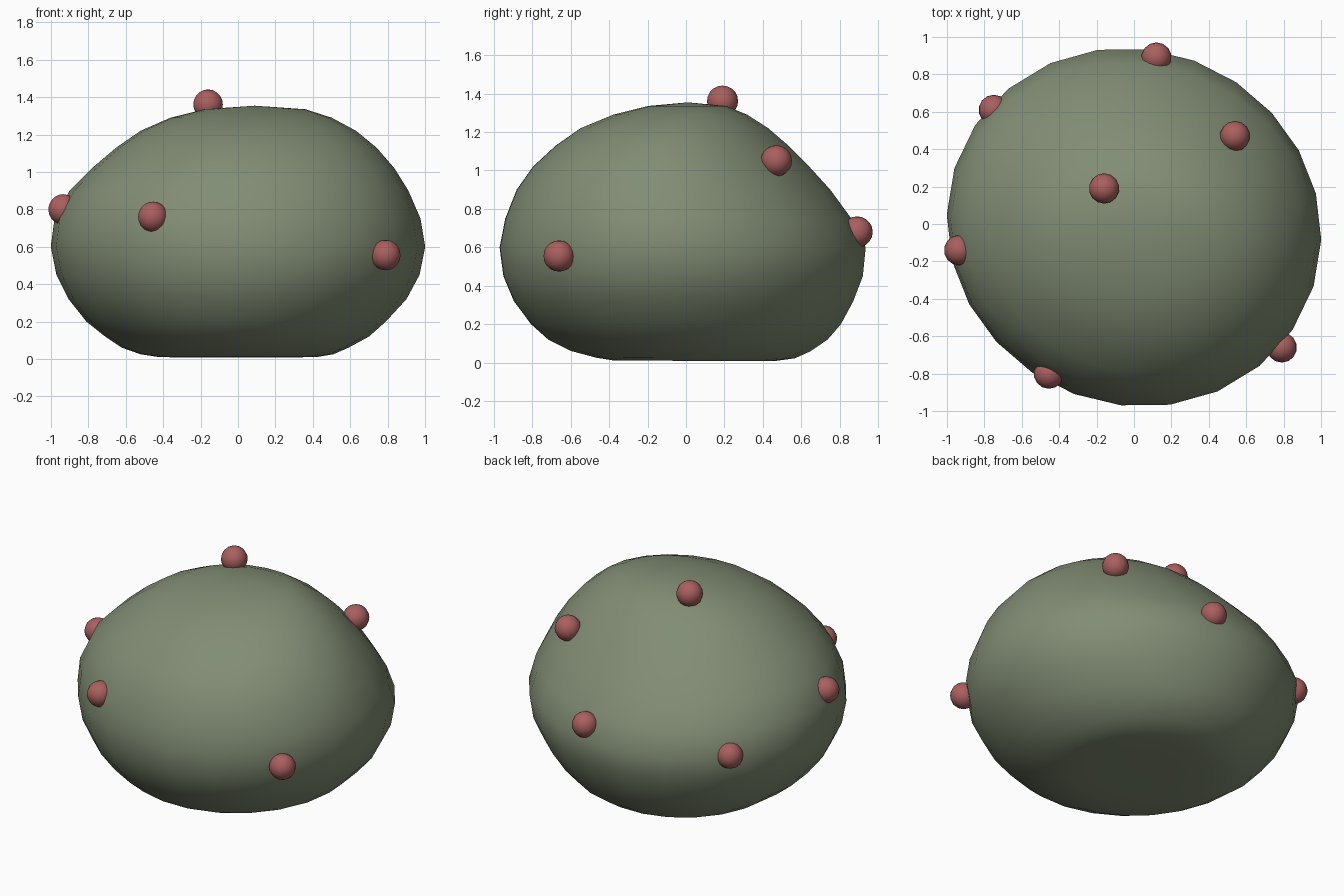
import bpy, bmesh
from math import sin, cos, radians, tau

if "Cube" in bpy.data.objects:
    bpy.data.objects.remove(bpy.data.objects["Cube"])

def material(name, rgb):
    m = bpy.data.materials.new(name)
    m.diffuse_color = (*rgb, 1)
    m.use_nodes = True
    m.node_tree.nodes["Principled BSDF"].inputs["Base Color"].default_value = m.diffuse_color
    return m

def finish(bm, name, mat):
    bmesh.ops.recalc_face_normals(bm, faces=bm.faces)
    for f in bm.faces:
        f.smooth = True
    me = bpy.data.meshes.new(name)
    bm.to_mesh(me)
    bm.free()
    me.materials.append(mat)
    ob = bpy.data.objects.new(name, me)
    bpy.context.collection.objects.link(ob)
    return ob

moss = material("moss_green", (0.22, 0.265, 0.175))
red = material("dull_red", (0.40, 0.115, 0.115))

# Body: lopsided lofted rings (z, left, right, front, back)
LEVELS = [
    (0.012, -.22, .22, -.20, .28),
    (0.01, -.42, .42, -.38, .46),
    (0.025, -.52, .51, -.47, .57),
    (0.06, -.62, .59, -.60, .65),
    (0.12, -.71, .70, -.72, .74),
    (0.20, -.81, .79, -.81, .81),
    (0.32, -.905, .90, -.90, .875),
    (0.45, -.97, .97, -.955, .925),
    (0.60, -1.0, 1.0, -.975, .94),
    (0.75, -.98, .975, -.945, .865),
    (0.90, -.90, .91, -.885, .755),
    (1.02, -.78, .835, -.80, .645),
    (1.13, -.65, .74, -.68, .535),
    (1.22, -.52, .63, -.55, .43),
    (1.29, -.36, .50, -.38, .32),
    (1.335, -.18, .36, -.20, .21),
]
SIDES = 24
bm = bmesh.new()
rings = []
for z, xl, xr, yf, yb in LEVELS:
    ring = []
    for i in range(SIDES):
        a = tau * i / SIDES + radians(11)
        k = 1 - 0.025 * sin(2 * a)          # slightly skewed outline
        ring.append(bm.verts.new(((xl + xr) / 2 + k * (xr - xl) / 2 * cos(a),
                                  (yf + yb) / 2 + k * (yb - yf) / 2 * sin(a),
                                  z - 0.02 * max(0, 0.1 - z) * sin(a))))
    rings.append(ring)
for lo, hi in zip(rings, rings[1:]):
    for i in range(SIDES):
        j = (i + 1) % SIDES
        bm.faces.new((lo[i], lo[j], hi[j], hi[i]))
for ring, tip in ((rings[0], (0, .03, .013)), (rings[-1], (.09, .01, 1.354))):
    v = bm.verts.new(tip)
    for i in range(SIDES):
        bm.faces.new((ring[i], ring[(i + 1) % SIDES], v))
finish(bm, "body", moss)

# Small round bumps half sunk into the body
BUMPS = {
    "top_bump": (-.16, .19, 1.36),
    "front_bump": (-.455, -.80, .76),
    "front_right_bump": (.79, -.66, .555),
    "left_bump": (-.935, -.14, .80),
    "right_bump": (.54, .47, 1.05),
    "back_bump": (.12, .89, .68),
    "back_left_bump": (-.75, .61, .60),
}
for name, pos in BUMPS.items():
    bm = bmesh.new()
    bmesh.ops.create_uvsphere(bm, u_segments=14, v_segments=10, radius=0.081)
    finish(bm, name, red).location = pos
